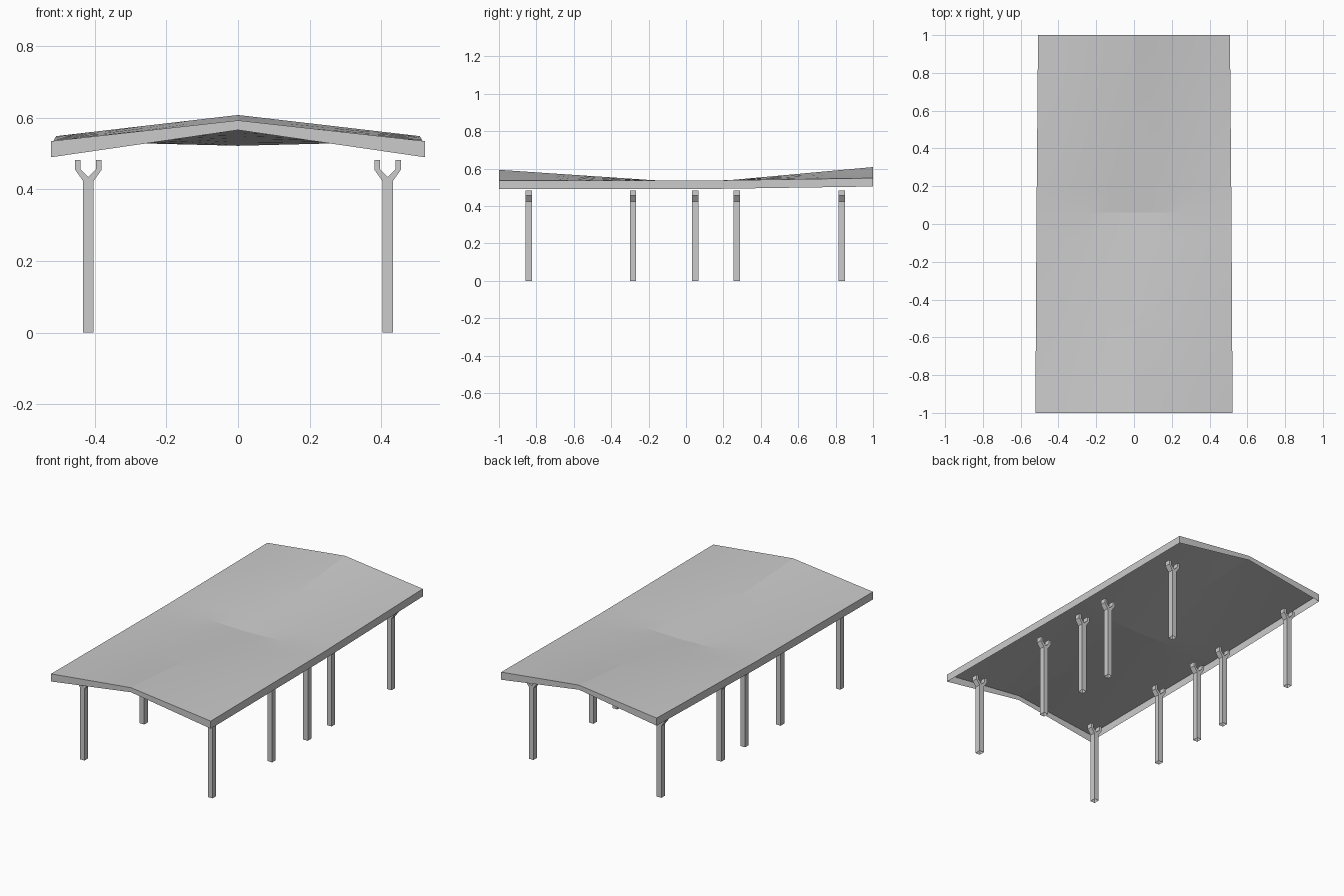
import bpy, bmesh

if "Cube" in bpy.data.objects:
    bpy.data.objects.remove(bpy.data.objects["Cube"])


def lerp(a, b, t):
    return a + (b - a) * t


def finish(name, bm):
    bmesh.ops.remove_doubles(bm, verts=bm.verts, dist=1e-5)
    bmesh.ops.recalc_face_normals(bm, faces=bm.faces)
    me = bpy.data.meshes.new(name)
    bm.to_mesh(me)
    bm.free()
    ob = bpy.data.objects.new(name, me)
    bpy.context.collection.objects.link(ob)
    return ob


# Roof stations: y, half width, eave z, ridge z (the ridge dips mid-length)
STATIONS = [(-1.0, 0.522, 0.535, 0.593),
            (0.06, 0.516, 0.535, 0.522),
            (1.0, 0.508, 0.549, 0.608)]
STEPS = 8   # lengthwise divisions between stations
HALF = 4    # divisions from ridge to eave

rows = []
for a, b in zip(STATIONS, STATIONS[1:]):
    rows += [[lerp(p, q, i / STEPS) for p, q in zip(a, b)] for i in range(STEPS)]
rows.append(list(STATIONS[-1]))


def roof_point(row, s):
    y, w, eave, ridge = row
    return (s * w, y, lerp(ridge, eave, abs(s)))


# Thin twisted roof sheet
bm = bmesh.new()
grid = [[bm.verts.new(roof_point(r, j / HALF)) for j in range(-HALF, HALF + 1)]
        for r in rows]
for r0, r1 in zip(grid, grid[1:]):
    for j in range(2 * HALF):
        bm.faces.new((r0[j], r0[j + 1], r1[j + 1], r1[j]))
roof = finish("roof_sheet", bm)
bpy.context.view_layer.objects.active = roof
roof.select_set(True)
bpy.ops.object.shade_smooth_by_angle(angle=0.1)
roof.select_set(False)


# Fascia strips hanging from the roof edge, shallower at the ridge
def fascia(name, points, drops):
    bm = bmesh.new()
    top = [bm.verts.new(p) for p in points]
    low = [bm.verts.new((p[0], p[1], p[2] - d)) for p, d in zip(points, drops)]
    for i in range(len(points) - 1):
        bm.faces.new((top[i], top[i + 1], low[i + 1], low[i]))
    return finish(name, bm)


for name, row in (("front_fascia", STATIONS[0]), ("back_fascia", STATIONS[-1])):
    fascia(name, [roof_point(row, s) for s in (-1, 0, 1)], (0.045, 0.027, 0.045))
for name, s in (("left_fascia", -1), ("right_fascia", 1)):
    fascia(name, [roof_point(r, s) for r in STATIONS], (0.045,) * 3)

# Forked posts: Y-shaped profile extruded along y, open at the foot
HALF_PROFILE = [(0.015, 0), (0.015, 0.424), (0.037, 0.455),
                (0.037, 0.482), (0.022, 0.482), (0.022, 0.457)]
PROFILE = HALF_PROFILE + [(0, 0.435)] + [(-x, z) for x, z in reversed(HALF_PROFILE)]
DEPTH = 0.034


def post(name, x, y):
    bm = bmesh.new()
    front = [bm.verts.new((x + px, y - DEPTH / 2, pz)) for px, pz in PROFILE]
    back = [bm.verts.new((x + px, y + DEPTH / 2, pz)) for px, pz in PROFILE]
    bm.faces.new(front)
    bm.faces.new(back[::-1])
    for i in range(len(PROFILE) - 1):
        bm.faces.new((front[i], back[i], back[i + 1], front[i + 1]))
    finish(name, bm)


for i, y in enumerate((-0.84, -0.283, 0.05, 0.272, 0.832)):
    post(f"left_post_{i + 1}", -0.418, y)
    post(f"right_post_{i + 1}", 0.418, y)
